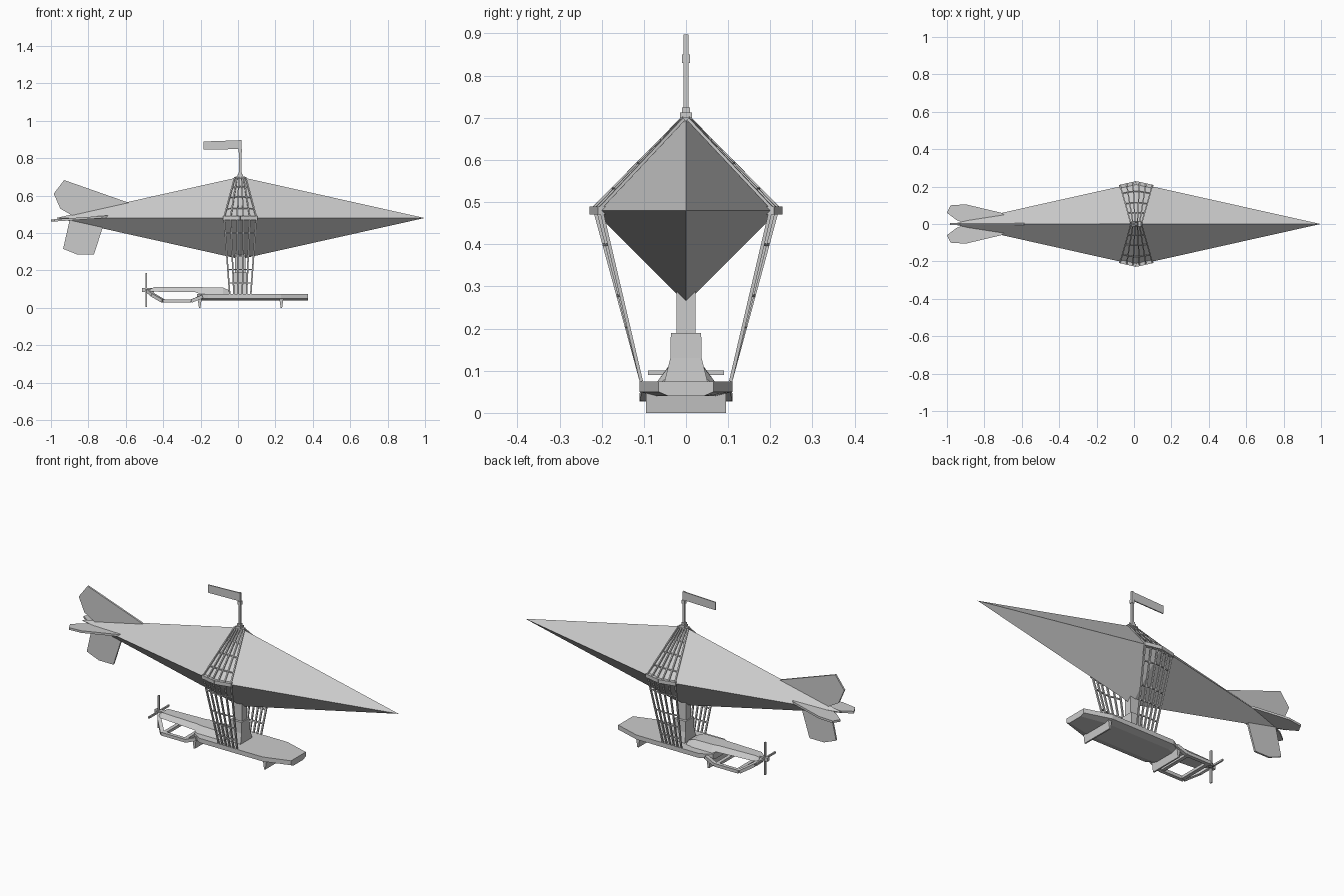
import bpy, bmesh
from mathutils import Vector

cube = bpy.data.objects.get("Cube")
if cube:
    bpy.data.objects.remove(cube)

mat = bpy.data.materials.new("plain grey")
mat.use_nodes = True
GREY = (0.6, 0.6, 0.6, 1)
mat.diffuse_color = GREY
mat.node_tree.nodes["Principled BSDF"].inputs["Base Color"].default_value = GREY

CX, MID = 0.012, 0.48      # hull centre
HALF, RAD = 0.985, 0.22    # hull half length and radius


def finish(name, bm):
    bmesh.ops.recalc_face_normals(bm, faces=bm.faces)
    me = bpy.data.meshes.new(name)
    bm.to_mesh(me)
    bm.free()
    me.materials.append(mat)
    ob = bpy.data.objects.new(name, me)
    bpy.context.collection.objects.link(ob)
    return ob


def loft(bm, rings):
    """Skin a list of equal-length rings and cap both ends."""
    loops = [[bm.verts.new(p) for p in r] for r in rings]
    for a, b in zip(loops, loops[1:]):
        for i in range(len(a)):
            j = (i + 1) % len(a)
            bm.faces.new((a[i], a[j], b[j], b[i]))
    bm.faces.new(loops[0])
    bm.faces.new(loops[-1])


def box(bm, x0, x1, y0, y1, z0, z1):
    loft(bm, [[(x0, y0, z), (x1, y0, z), (x1, y1, z), (x0, y1, z)] for z in (z0, z1)])


def bar(bm, p, q, w, h):
    """Rectangular rod from p to q."""
    p, q = Vector(p), Vector(q)
    d = (q - p).normalized()
    up = Vector((0, 0, 1)) if abs(d.z) < 0.8 else Vector((1, 0, 0))
    s = d.cross(up).normalized()
    u = s.cross(d)
    corners = [s * a * w / 2 + u * b * h / 2 for a, b in ((1, 1), (-1, 1), (-1, -1), (1, -1))]
    loft(bm, [[e + c for c in corners] for e in (p, q)])


def path(bm, pts, w, h):
    for p, q in zip(pts, pts[1:]):
        bar(bm, p, q, w, h)


# Gas hull: stretched octahedron
bm = bmesh.new()
ring = [bm.verts.new((CX, y * RAD, MID + z * RAD)) for y, z in ((1, 0), (0, 1), (-1, 0), (0, -1))]
for side in (-1, 1):
    tip = bm.verts.new((CX + side * HALF, 0, MID))
    for i in range(4):
        bm.faces.new((ring[i], ring[(i + 1) % 4], tip))
finish("hull", bm)

# Upright fins
upright = {
    "upper_fin": [(-0.58, 0.56), (-0.93, 0.683), (-0.985, 0.61), (-0.95, 0.53), (-0.88, 0.49)],
    "lower_fin": [(-0.72, 0.44), (-0.77, 0.285), (-0.86, 0.285), (-0.935, 0.315), (-0.9, 0.47)],
}
for name, pts in upright.items():
    bm = bmesh.new()
    loft(bm, [[(x, y, z) for x, z in pts] for y in (-0.005, 0.005)])
    finish(name, bm)

# Side fins, tilted down toward the tail
level = [(-0.68, 0.04), (-0.71, 0.06), (-0.9, 0.105), (-0.98, 0.1), (-1, 0.06), (-0.95, 0.022), (-0.9, 0)]
for side, name in ((1, "left_fin"), (-1, "right_fin")):
    bm = bmesh.new()
    loft(bm, [[(x, side * y, 0.487 + 0.07 * (x + 0.7) + t) for x, y in level] for t in (-0.006, 0.006)])
    finish(name, bm)

# Mast and pennant
bm = bmesh.new()
for r, z0, z1 in ((0.026, 0.69, 0.702), (0.014, 0.7, 0.712), (0.01, 0.712, 0.724),
                  (0.006, 0.72, 0.897), (0.009, 0.83, 0.85)):
    box(bm, CX - r, CX + r, -min(r, 0.014), min(r, 0.014), z0, z1)
finish("mast", bm)
bm = bmesh.new()
flag = [(0.015, 0.849), (0.015, 0.896), (-0.185, 0.889), (-0.185, 0.845)]
loft(bm, [[(x, y, z) for x, z in flag] for y in (-0.003, 0.003)])
finish("pennant", bm)

# Rigging nets: ropes over the hull and down to the deck
def on_hull(d, t):
    """Point on the upper hull, t from equator to ridge."""
    d *= 1 - 0.66 * t
    r = RAD * (1 - abs(d) / HALF)
    return d + CX, r * (1 - t) + 0.005, MID + r * t + 0.004


def below(d, t):
    """Point on the hanging net, t from equator to deck."""
    y = RAD * (1 - abs(d) / HALF)
    return d * (1 - 0.34 * t) + CX, y + (0.106 - y) * t, MID + (0.075 - MID) * t


SPREAD = [-0.086 + 0.172 * i / 5 for i in range(6)]
for side, word in ((1, "left"), (-1, "right")):
    flip = lambda p: (p[0], side * p[1], p[2])
    bm = bmesh.new()
    for d in SPREAD:
        path(bm, [flip(on_hull(d, t)) for t in (1, 0)], 0.007, 0.007)
        path(bm, [flip(below(d, t)) for t in (0, 1)], 0.008, 0.008)
    for t in (0.22, 0.5, 0.75):
        path(bm, [flip(on_hull(d, t)) for d in SPREAD], 0.005, 0.005)
    for t in (0.2, 0.5, 0.68, 0.86):
        path(bm, [flip(below(d, t)) for d in SPREAD], 0.006, 0.006)
    finish(word + "_rigging", bm)
    bm = bmesh.new()
    path(bm, [flip(below(d, 0)) for d in (-0.09, 0, 0.09)], 0.018, 0.02)
    finish(word + "_hull_band", bm)

# Pylon joining deck and hull
bm = bmesh.new()
loft(bm, [[(CX + a * hx, b * hy, z) for a, b in ((-1, -1), (1, -1), (1, 1), (-1, 1))]
          for hx, hy, z in ((0.04, 0.052, 0.07), (0.036, 0.037, 0.13), (0.035, 0.036, 0.19),
                            (0.028, 0.022, 0.19), (0.028, 0.022, 0.3))])
finish("pylon", bm)

# Deck with clipped ends and a sloped underside
half = [(0.375, 0.065), (0.23, 0.11), (-0.16, 0.11), (-0.22, 0.075)]
outline = half + [(x, -y) for x, y in reversed(half)]
bm = bmesh.new()
loft(bm, [[(x, y * k, z) for x, y in outline] for k, z in ((0.65, 0.04), (1, 0.05), (1, 0.075))])
finish("deck", bm)

# Raised engine beam behind the pylon
bm = bmesh.new()
loft(bm, [[(x, -w, z0), (x, w, z0), (x, w * 0.6, z1), (x, -w * 0.6, z1)]
          for x, w, z0, z1 in ((-0.47, 0.03, 0.088, 0.1), (-0.45, 0.045, 0.086, 0.11), (-0.23, 0.06, 0.084, 0.11),
                               (-0.2, 0.07, 0.072, 0.11), (-0.08, 0.07, 0.072, 0.108), (-0.04, 0.06, 0.072, 0.09))])
finish("engine_beam", bm)

# Open tail frame
bm = bmesh.new()
for side in (-1, 1):
    rail = [(-0.19, 0.095, 0.06), (-0.25, 0.1, 0.036), (-0.4, 0.1, 0.036), (-0.455, 0.045, 0.068), (-0.48, 0.01, 0.09)]
    path(bm, [(x, side * y, z) for x, y, z in rail], 0.02, 0.018)
for x in (-0.26, -0.39):
    bar(bm, (x, -0.1, 0.036), (x, 0.1, 0.036), 0.02, 0.015)
finish("tail_frame", bm)

# Landing skids
for x, name in ((-0.205, "rear_skid"), (0.232, "front_skid")):
    bm = bmesh.new()
    loft(bm, [[(x - w, -0.095, z), (x + w, -0.095, z), (x + w, 0.095, z), (x - w, 0.095, z)]
              for w, z in ((0.004, 0), (0.011, 0.05))])
    finish(name, bm)

# Propeller
bm = bmesh.new()
box(bm, -0.512, -0.45, -0.01, 0.01, 0.085, 0.105)
box(bm, -0.495, -0.487, -0.09, 0.09, 0.09, 0.1)
box(bm, -0.495, -0.487, -0.005, 0.005, 0.004, 0.186)
finish("propeller", bm)
